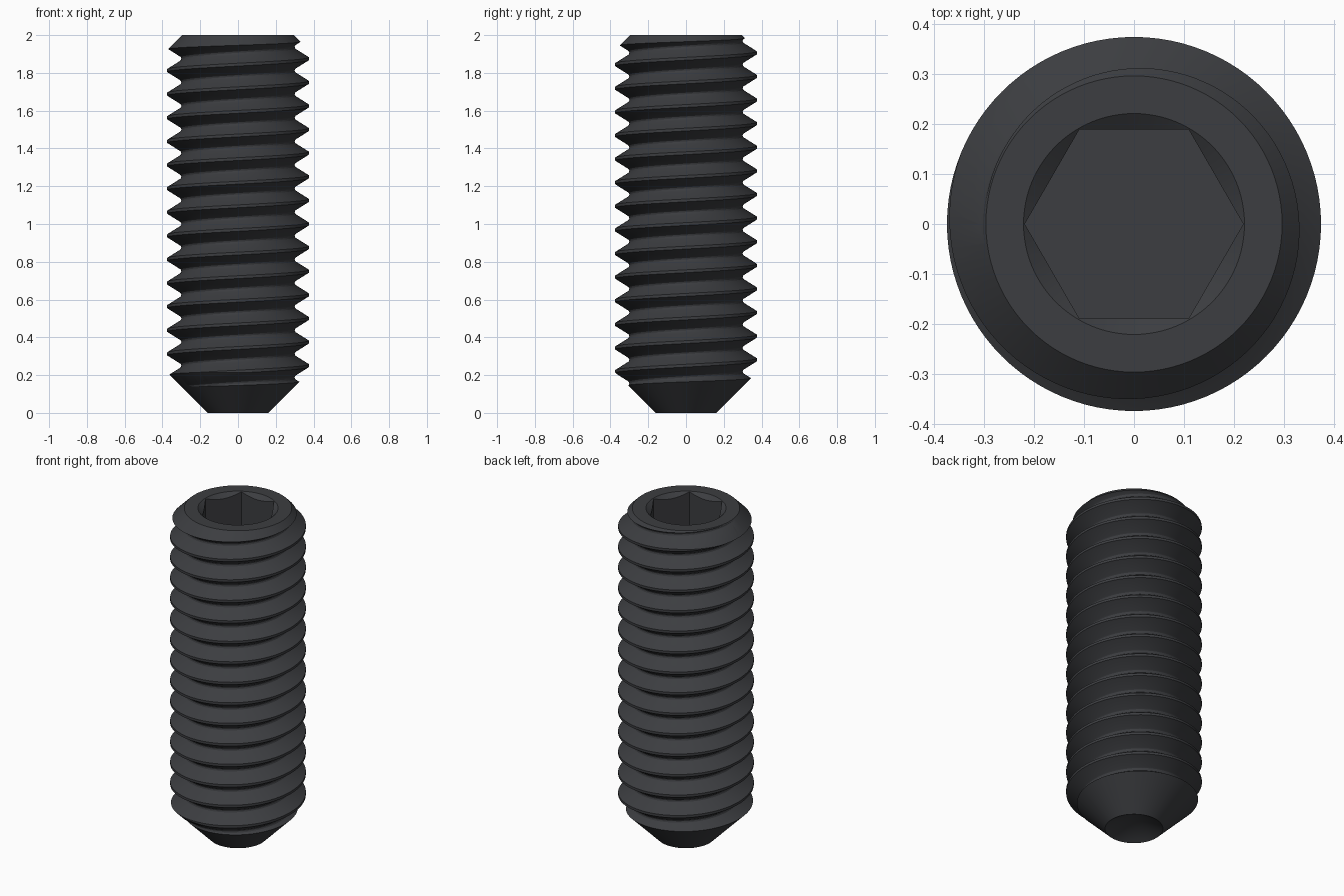
import bpy, bmesh, math

if "Cube" in bpy.data.objects:
    bpy.data.objects.remove(bpy.data.objects["Cube"])

PITCH, SEG = 0.125, 96
# one thread pitch: (height from crest, radius), with flat crest and rounded root
THREAD = [(-0.0075, 0.375), (0.0075, 0.375), (0.050, 0.307), (0.055, 0.302),
          (0.0625, 0.300), (0.070, 0.302), (0.075, 0.307)]


def make_object(name, bm):
    bmesh.ops.recalc_face_normals(bm, faces=bm.faces)
    mesh = bpy.data.meshes.new(name)
    bm.to_mesh(mesh)
    bm.free()
    obj = bpy.data.objects.new(name, mesh)
    bpy.context.collection.objects.link(obj)
    return obj


def lathe(name, profile, seg=SEG):
    """Solid of revolution; the profile starts and ends on the axis."""
    bm = bmesh.new()
    rings = []
    for r, z in profile:
        if r == 0:
            rings.append([bm.verts.new((0, 0, z))] * seg)
        else:
            rings.append([bm.verts.new((r * math.cos(math.tau * i / seg),
                                        r * math.sin(math.tau * i / seg), z))
                          for i in range(seg)])
    for a, b in zip(rings, rings[1:]):
        for i in range(seg):
            j = (i + 1) % seg
            bm.faces.new(list(dict.fromkeys((a[i], a[j], b[j], b[i]))))
    return make_object(name, bm)


def helix_rod(name):
    """Over-long threaded rod whose rows follow the helix."""
    bm = bmesh.new()
    rows = [(k * PITCH + dz, r) for k in range(-3, 19) for dz, r in THREAD]
    grid = [[bm.verts.new((r * math.cos(math.tau * i / SEG),
                           r * math.sin(math.tau * i / SEG),
                           z + PITCH * i / SEG)) for i in range(SEG)]
            for z, r in rows]
    n = len(THREAD)
    # one full turn lands on the same row of the next pitch
    def vert(row, i):
        return grid[row][i] if i < SEG else grid[row + n][0]
    for row in range(len(rows) - 1):
        for i in range(SEG):
            if i == SEG - 1 and row + 1 + n >= len(rows):
                continue
            bm.faces.new((vert(row, i), vert(row, i + 1),
                          vert(row + 1, i + 1), vert(row + 1, i)))
    # fan caps to the axis at both ends
    low, high = bm.verts.new((0, 0, -0.3)), bm.verts.new((0, 0, 2.3))
    for e in [e for e in bm.edges if len(e.link_faces) == 1]:
        a, b = e.verts
        bm.faces.new((a, b, low if a.co.z < 1 else high))
    return make_object(name, bm)


def boolean(obj, cutter, operation):
    mod = obj.modifiers.new(cutter.name, 'BOOLEAN')
    mod.object, mod.operation, mod.solver = cutter, operation, 'EXACT'
    bpy.context.view_layer.objects.active = obj
    bpy.ops.object.modifier_apply(modifier=mod.name)
    bpy.data.objects.remove(cutter)


screw = helix_rod("set_screw")

# Envelope: hollow cup point, 45 degree tip cone, 45 degree top chamfer
envelope = lathe("envelope", [(0, 0.09), (0.16, 0), (0.45, 0.29),
                              (0.45, 1.847), (0.297, 2), (0, 2)])
boolean(screw, envelope, 'INTERSECT')

# Hexagonal drive socket with a countersunk mouth
boolean(screw, lathe("hex_socket", [(0, 1.62), (0.219, 1.62), (0.219, 2.1), (0, 2.1)], 6),
        'DIFFERENCE')
boolean(screw, lathe("countersink", [(0, 1.94), (0.14, 1.94), (0.2215, 2), (0.2215, 2.1), (0, 2.1)]),
        'DIFFERENCE')

# Dark steel finish
mat = bpy.data.materials.new("black_steel")
mat.diffuse_color = (0.045, 0.047, 0.052, 1)
mat.use_nodes = True
mat.node_tree.nodes["Principled BSDF"].inputs["Base Color"].default_value = mat.diffuse_color
screw.data.materials.clear()
screw.data.materials.append(mat)

bpy.ops.object.select_all(action='DESELECT')
screw.select_set(True)
bpy.context.view_layer.objects.active = screw
bpy.ops.object.shade_smooth_by_angle(angle=math.radians(28))
